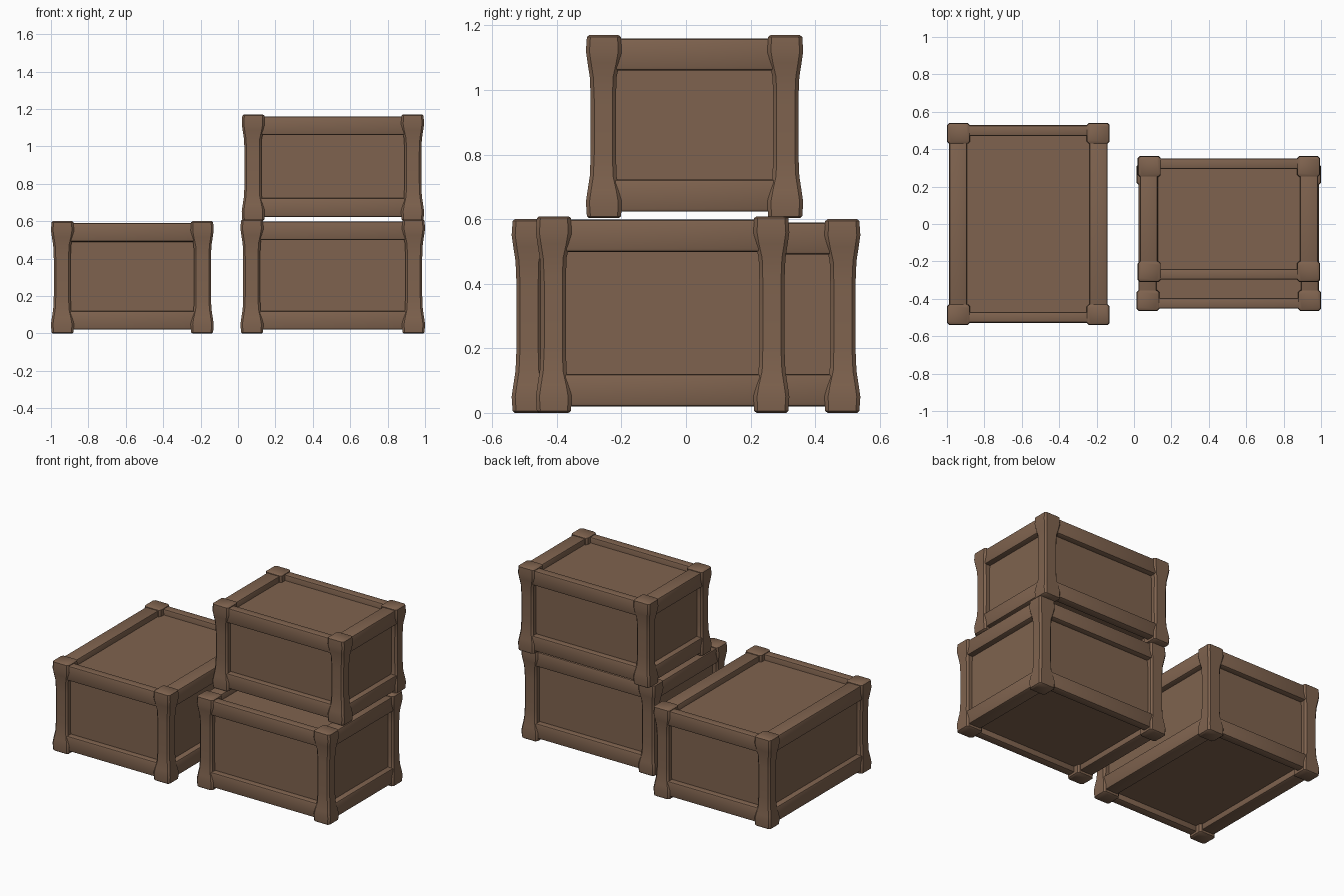
import bpy, bmesh, math
from mathutils import Vector

if "Cube" in bpy.data.objects:
    bpy.data.objects.remove(bpy.data.objects["Cube"])

wood = bpy.data.materials.new("brown_wood")
wood.diffuse_color = (0.212, 0.124, 0.077, 1)
wood.use_nodes = True
wood.node_tree.nodes["Principled BSDF"].inputs["Base Color"].default_value = wood.diffuse_color


def finish(bm, name):
    bmesh.ops.recalc_face_normals(bm, faces=bm.faces)
    me = bpy.data.meshes.new(name)
    bm.to_mesh(me)
    bm.free()
    me.materials.append(wood)
    me.shade_smooth()
    me.set_sharp_from_angle(angle=math.radians(32))
    ob = bpy.data.objects.new(name, me)
    bpy.context.collection.objects.link(ob)


def box(name, lo, hi, bevel=0.0):
    lo, hi = Vector(lo), Vector(hi)
    bm = bmesh.new()
    bmesh.ops.create_cube(bm, size=1)
    for v in bm.verts:
        v.co = Vector(((lo[i] + hi[i]) / 2 + v.co[i] * (hi[i] - lo[i]) for i in range(3)))
    if bevel:
        bmesh.ops.bevel(bm, geom=bm.edges[:], offset=bevel, segments=2,
                        profile=0.5, affect='EDGES')
    finish(bm, name)


def post(name, cx, cy, sx, sy, z0, z1):
    """Corner post with swollen ends; (cx, cy) is the outer corner, sx/sy point inwards."""
    h = z1 - z0
    # (height from the end, inset of the outer face, extra inner width)
    half = [(0, .010, .008), (.006, .003, .016), (.05, .0, .018),
            (.085, .005, .012), (.13, .012, .002), (.20, .015, .0)]
    rows = [(z0 + a, b, c) for a, b, c in half]
    rows += [(z0 + h - a, b, c) for a, b, c in reversed(half)]
    bm = bmesh.new()
    rings = []
    for z, o, g in rows:
        x0, x1, y0, y1, c = o, .105 + g, o, .093 + g, .011
        pts = [(x0 + c, y0), (x1 - c, y0), (x1, y0 + c), (x1, y1 - c),
               (x1 - c, y1), (x0 + c, y1), (x0, y1 - c), (x0, y0 + c)]
        rings.append([bm.verts.new((cx + sx * x, cy + sy * y, z)) for x, y in pts])
    for a, b in zip(rings, rings[1:]):
        for i in range(8):
            j = (i + 1) % 8
            bm.faces.new((a[i], a[j], b[j], b[i]))
    bm.faces.new(rings[0])
    bm.faces.new(rings[-1])
    finish(bm, name)


def crate(tag, x0, x1, y0, y1, z0, z1):
    e = .012                      # rails sit slightly inside the posts
    rx0, rx1, ry0, ry1 = x0 + e, x1 - e, y0 + e, y1 - e
    rz0, rz1 = z0 + .02, z1 - .01
    d = .038                      # panel recess
    box(tag + "_panels", (rx0 + d, ry0 + d, rz0 + d), (rx1 - d, ry1 - d, rz1 - d))
    # rails around the top and the bottom
    for lvl, a, b in (("bottom", rz0, rz0 + .10), ("top", rz1 - .10, rz1)):
        box(f"{tag}_{lvl}_front_rail", (rx0 + .02, ry0, a), (rx1 - .02, ry0 + .058, b), .01)
        box(f"{tag}_{lvl}_back_rail", (rx0 + .02, ry1 - .058, a), (rx1 - .02, ry1, b), .01)
        box(f"{tag}_{lvl}_left_rail", (rx0, ry0 + .02, a), (rx0 + .095, ry1 - .02, b), .01)
        box(f"{tag}_{lvl}_right_rail", (rx1 - .095, ry0 + .02, a), (rx1, ry1 - .02, b), .01)
    # corner posts
    for fx, cx, sx in (("left", x0, 1), ("right", x1, -1)):
        for fy, cy, sy in (("front", y0, 1), ("back", y1, -1)):
            post(f"{tag}_{fy}_{fx}_post", cx, cy, sx, sy, z0, z1)


crate("left_crate", -1.0, -.13, -.54, .54, 0, .6)
crate("lower_crate", .013, 1.0, -.465, .32, 0, .609)
crate("upper_crate", .02, .995, -.31, .363, .603, 1.17)
